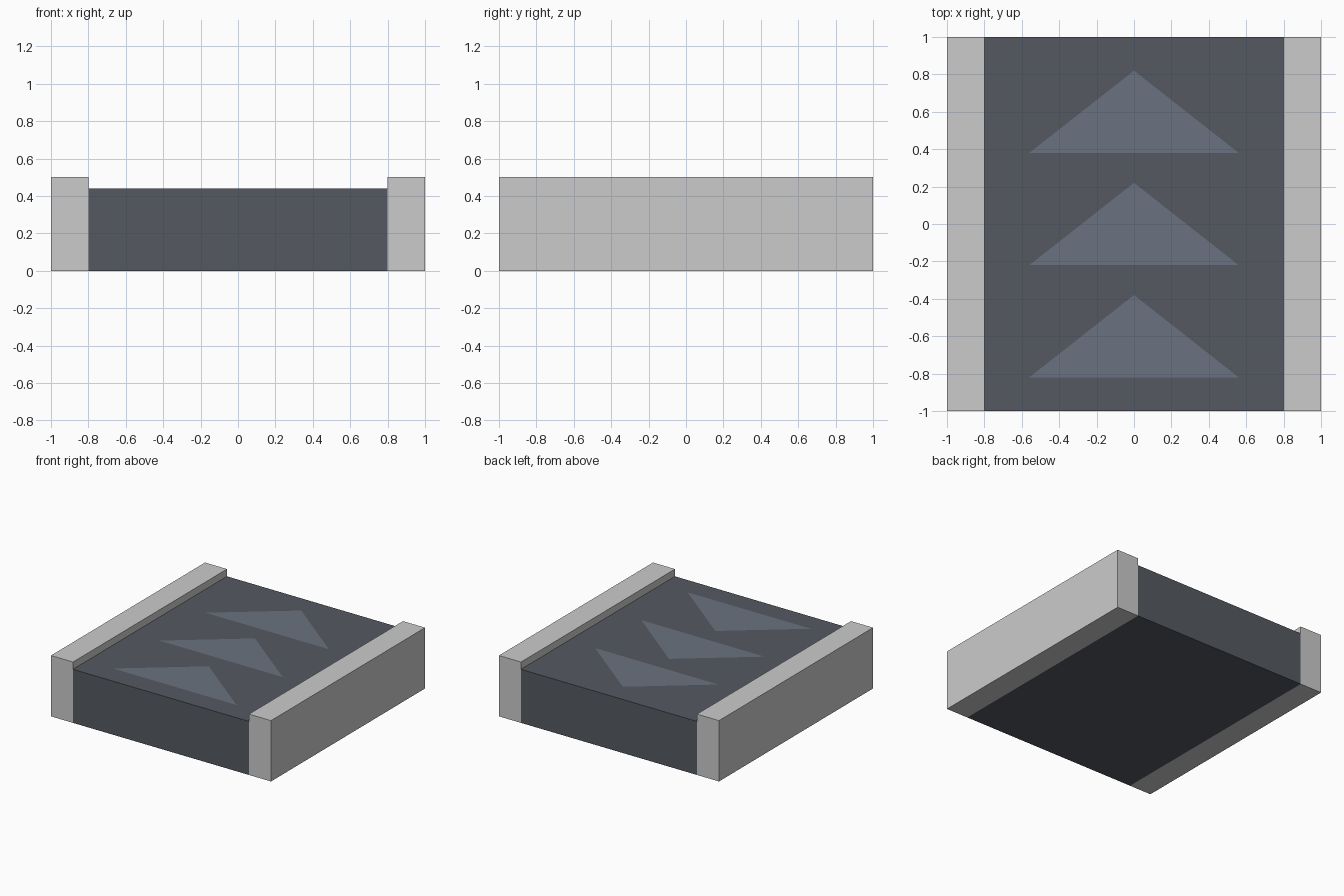
import bpy
import bmesh
from mathutils import Matrix

if "Cube" in bpy.data.objects:
    bpy.data.objects.remove(bpy.data.objects["Cube"])


def material(name, rgb):
    mat = bpy.data.materials.new(name)
    mat.diffuse_color = (*rgb, 1.0)
    mat.use_nodes = True
    mat.node_tree.nodes["Principled BSDF"].inputs["Base Color"].default_value = mat.diffuse_color
    return mat


def finish(name, bm, mat=None):
    mesh = bpy.data.meshes.new(name)
    bm.to_mesh(mesh)
    bm.free()
    obj = bpy.data.objects.new(name, mesh)
    bpy.context.collection.objects.link(obj)
    if mat:
        mesh.materials.append(mat)
    return obj


def box(name, x0, x1, y0, y1, z0, z1, mat=None):
    bm = bmesh.new()
    place = Matrix.Translation(((x0 + x1) / 2, (y0 + y1) / 2, (z0 + z1) / 2))
    scale = Matrix.Diagonal((x1 - x0, y1 - y0, z1 - z0, 1))
    bmesh.ops.create_cube(bm, size=1, matrix=place @ scale)
    return finish(name, bm, mat)


def arrow(name, y, z, mat):
    bm = bmesh.new()
    outline = [(-0.56, y - 0.22), (0.56, y - 0.22), (0, y + 0.22)]
    bm.faces.new([bm.verts.new((px, py, z)) for px, py in outline])
    return finish(name, bm, mat)


BELT_TOP = 0.44
belt_mat = material("belt_dark", (0.09, 0.10, 0.12))
arrow_mat = material("arrow_blue_grey", (0.145, 0.17, 0.215))

# Belt slab between the rails
box("belt", -0.8, 0.8, -1, 1, 0, BELT_TOP, belt_mat)

# Raised side rails
box("left_rail", -1, -0.8, -1, 1, 0, 0.5)
box("right_rail", 0.8, 1, -1, 1, 0, 0.5)

# Flat direction arrows lying just above the belt
for label, y in (("front", -0.6), ("middle", 0), ("back", 0.6)):
    arrow(f"{label}_arrow", y, BELT_TOP + 0.002, arrow_mat)
